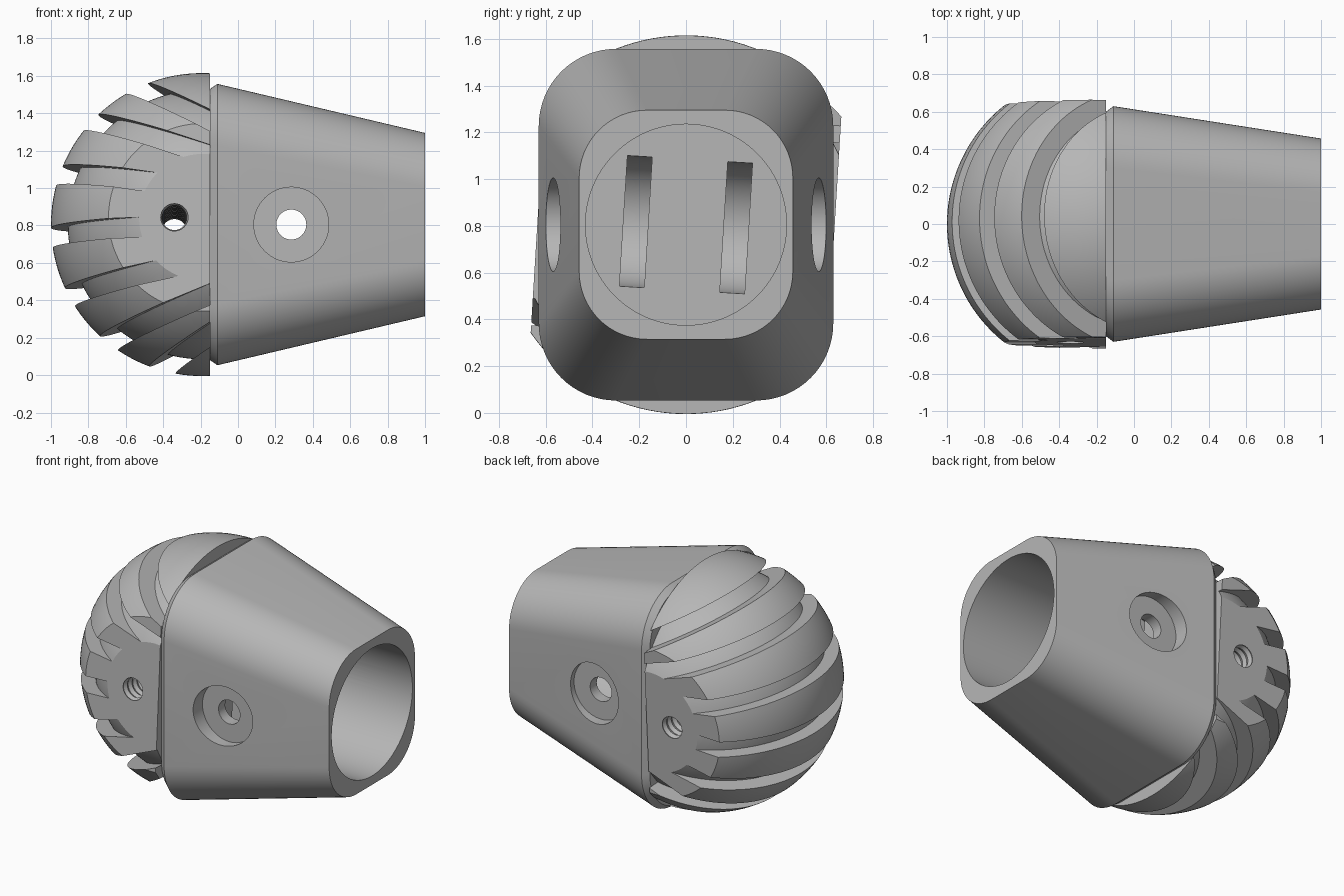
import bpy, bmesh, math
from mathutils import Matrix, Vector

if "Cube" in bpy.data.objects:
    bpy.data.objects.remove(bpy.data.objects["Cube"])

MID_Z = 0.805
BASE = Matrix.Translation((0, 0, MID_Z))
TILT = BASE @ Matrix.Rotation(math.radians(-3.5), 4, 'X')
BALL_X, BALL_R, GROOVE_R, FLAT_Y, JOINT_X = -0.19, 0.81, 0.72, 0.635, -0.15

grey = bpy.data.materials.new("plain_grey")
grey.use_nodes = True
grey.diffuse_color = (0.47, 0.47, 0.47, 1)
grey.node_tree.nodes["Principled BSDF"].inputs["Base Color"].default_value = grey.diffuse_color


def make(name, bm, matrix):
    bm.transform(matrix)
    bmesh.ops.recalc_face_normals(bm, faces=bm.faces)
    mesh = bpy.data.meshes.new(name)
    bm.to_mesh(mesh)
    bm.free()
    mesh.materials.append(grey)
    obj = bpy.data.objects.new(name, mesh)
    bpy.context.collection.objects.link(obj)
    return obj


def activate(obj):
    bpy.ops.object.select_all(action='DESELECT')
    obj.select_set(True)
    bpy.context.view_layer.objects.active = obj


def cut(obj, cutter):
    mod = obj.modifiers.new("cut", 'BOOLEAN')
    mod.operation, mod.solver, mod.object = 'DIFFERENCE', 'EXACT', cutter
    activate(obj)
    bpy.ops.object.modifier_apply(modifier=mod.name)
    bpy.data.objects.remove(cutter)


def loft(rings):
    """Skin a list of closed rings and cap both ends."""
    bm = bmesh.new()
    loops = [[bm.verts.new(p) for p in ring] for ring in rings]
    n = len(loops[0])
    for a, b in zip(loops, loops[1:]):
        for i in range(n):
            j = (i + 1) % n
            bm.faces.new((a[i], a[j], b[j], b[i]))
    bm.faces.new(loops[0])
    bm.faces.new(loops[-1])
    return bm


def lathe(profile, axis, centre, n=64):
    """Turned solid: (position, radius) pairs along the x or y axis."""
    rings = []
    for pos, r in profile:
        ring = []
        for i in range(n):
            a = 2 * math.pi * i / n
            u, v = r * math.cos(a), r * math.sin(a)
            ring.append(Vector(centre) + Vector((pos, u, v) if axis == 'x' else (u, pos, v)))
        rings.append(ring)
    return loft(rings)


def rounded_rect(x, hy, hz, r, steps=16):
    pts = []
    for k, (sy, sz) in enumerate(((1, 1), (-1, 1), (-1, -1), (1, -1))):
        for i in range(steps + 1):
            a = math.pi / 2 * (k + i / steps)
            pts.append((x, sy * (hy - r) + r * math.cos(a), sz * (hz - r) + r * math.sin(a)))
    return pts


def sphere(radius):
    bm = bmesh.new()
    bmesh.ops.create_uvsphere(bm, u_segments=128, v_segments=64, radius=radius,
                              matrix=Matrix.Translation((BALL_X, 0, 0)))
    return bm


# Tapered housing with a chamfered joint edge
housing = make("tapered_housing", loft([
    rounded_rect(JOINT_X, 0.60, 0.725, 0.31),
    rounded_rect(-0.11, 0.63, 0.752, 0.33),
    rounded_rect(1.0, 0.457, 0.49, 0.29)]), BASE)

# Socket bore, and the cross hole with a counterbore on each side
cut(housing, make("bore", lathe([(0.15, 0.43), (1.2, 0.43)], 'x', (0, 0, 0), 96), BASE))
cut(housing, make("cross_hole", lathe([
    (-0.9, 0.2), (-0.5, 0.2), (-0.5, 0.08), (0.5, 0.08), (0.5, 0.2), (0.9, 0.2)],
    'y', (0.285, 0, 0)), BASE))

# Curved strap slots in the bore floor
for y in (-0.215, 0.215):
    cut(housing, make("slot", lathe([(y - 0.053, 0.28), (y + 0.053, 0.28)],
                                    'y', (0.15, 0, 0)), TILT))

# Ball head, flattened on both sides and at the joint
bm = sphere(BALL_R)
for point, normal in (((0, FLAT_Y, 0), (0, 1, 0)), ((0, -FLAT_Y, 0), (0, -1, 0)),
                      ((JOINT_X, 0, 0), (1, 0, 0))):
    cutting = bmesh.ops.bisect_plane(bm, geom=bm.verts[:] + bm.edges[:] + bm.faces[:],
                                     plane_co=point, plane_no=normal, clear_outer=True)
    edges = [e for e in cutting["geom_cut"] if isinstance(e, bmesh.types.BMEdge)]
    bmesh.ops.holes_fill(bm, edges=edges, sides=0)
head = make("ribbed_ball_head", bm, TILT)

# Fan of groove slabs, stopped at an inner ball so the grooves keep one depth
bm = bmesh.new()
for angle in (-31.8, -22.4, -12.5, -2.2, 8.2, 18.4, 27.6):
    bmesh.ops.create_cube(bm, size=1, matrix=(
        Matrix.Translation((0.85, 0, 0)) @ Matrix.Rotation(math.radians(angle), 4, 'Y')
        @ Matrix.Translation((-1.5, 0, 0)) @ Matrix.Diagonal((1.4, 2, 0.107, 1))))
grooves = make("grooves", bm, TILT)
cut(grooves, make("groove_floor", sphere(GROOVE_R), TILT))
cut(head, grooves)

# Threaded pin hole through the head
thread = [(-0.75 + 0.025 * i, 0.078 if i % 2 else 0.066) for i in range(61)]
cut(head, make("pin_hole", lathe(thread, 'y', (-0.34, 0, 0), 32), TILT))

for obj in (housing, head):
    activate(obj)
    bpy.ops.object.shade_smooth_by_angle(angle=math.radians(25))
